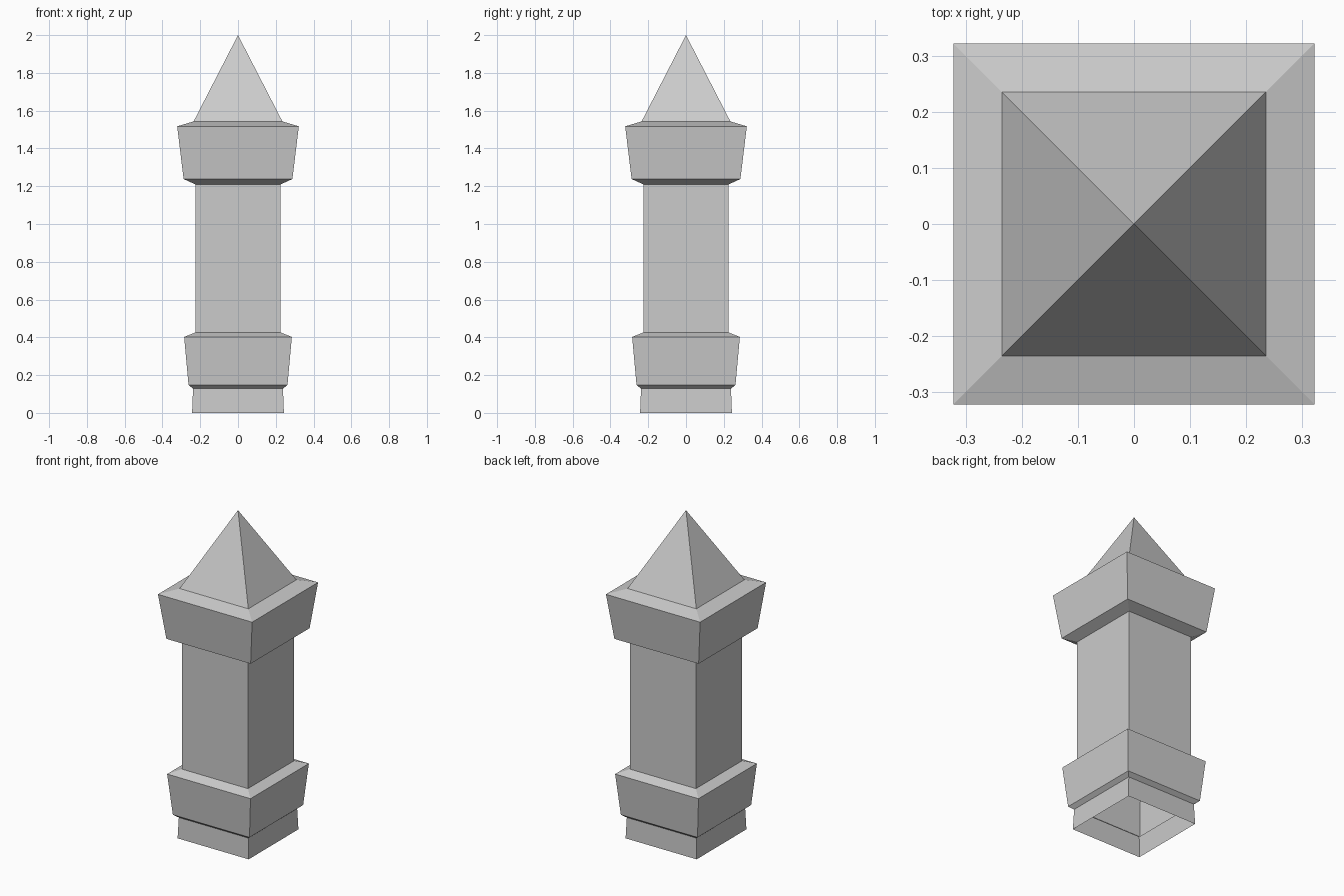
import bpy
import bmesh

if "Cube" in bpy.data.objects:
    bpy.data.objects.remove(bpy.data.objects["Cube"])


def square_shell(name, profile):
    """Loft square rings from (half width, z) pairs; zero width makes an apex."""
    bm = bmesh.new()
    rings = []
    for w, z in profile:
        if w == 0:
            rings.append([bm.verts.new((0, 0, z))] * 4)
        else:
            rings.append([bm.verts.new((sx * w, sy * w, z))
                          for sx, sy in ((-1, -1), (1, -1), (1, 1), (-1, 1))])
    for low, high in zip(rings, rings[1:]):
        for i in range(4):
            j = (i + 1) % 4
            corners = [low[i], low[j], high[j], high[i]]
            bm.faces.new(list(dict.fromkeys(corners)))
    mesh = bpy.data.meshes.new(name)
    bm.to_mesh(mesh)
    bm.free()
    obj = bpy.data.objects.new(name, mesh)
    bpy.context.collection.objects.link(obj)
    return obj


# Foot, open underneath
square_shell("foot", [(0.243, 0), (0.238, 0.128)])
# Flared collar around the bottom of the shaft
square_shell("lower_collar", [(0.238, 0.128), (0.262, 0.148), (0.285, 0.402), (0.226, 0.426)])
# Straight shaft
square_shell("shaft", [(0.226, 0.426), (0.226, 1.21)])
# Wider flared collar under the cap
square_shell("upper_collar", [(0.226, 1.21), (0.288, 1.238), (0.322, 1.517), (0.235, 1.543)])
# Pyramid cap
square_shell("pyramid_cap", [(0.235, 1.543), (0, 2.0)])
